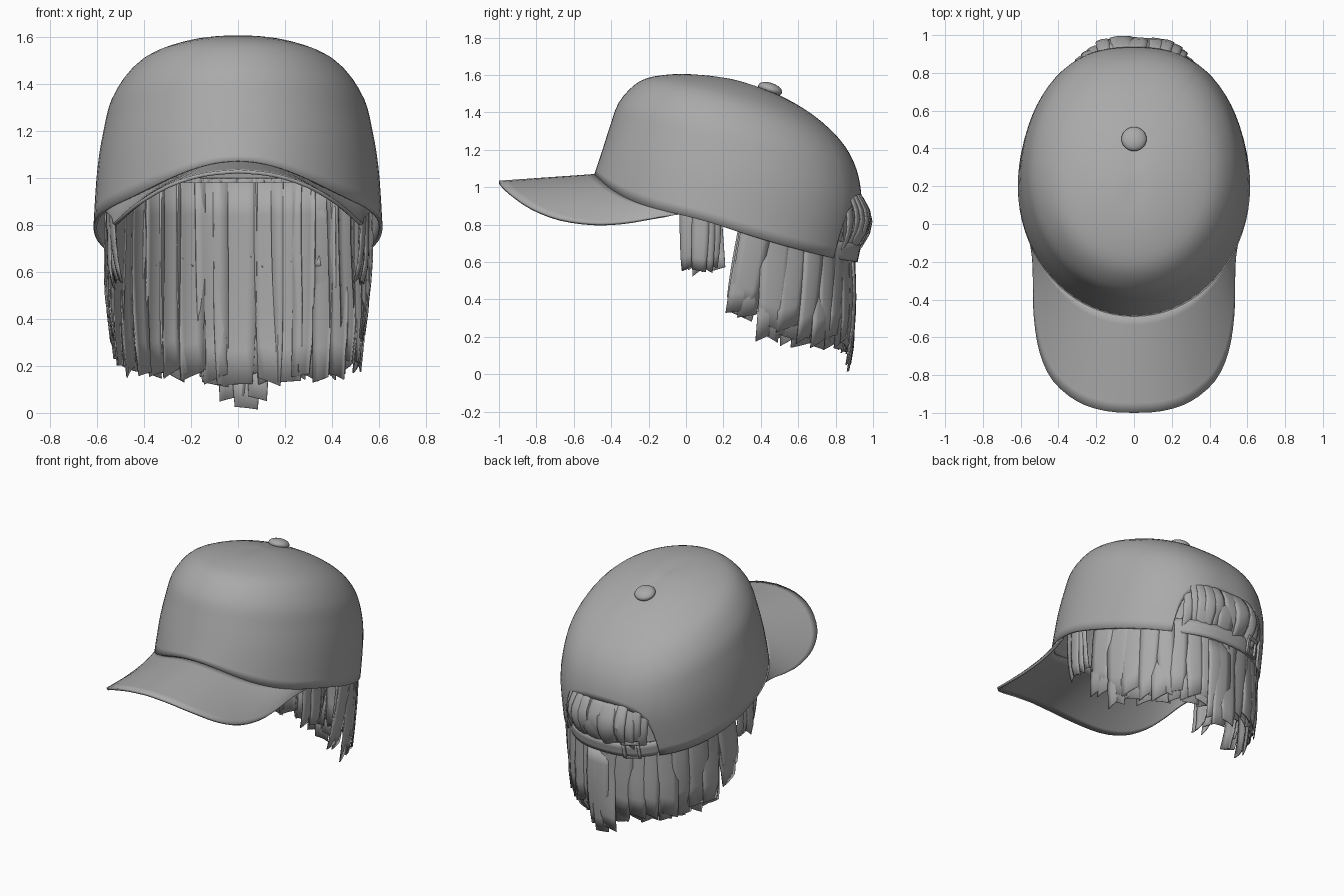
import bpy, bmesh, math, random
from math import sin, cos, pi
from mathutils import Vector

random.seed(4)
cube = bpy.data.objects.get("Cube")
if cube:
    bpy.data.objects.remove(cube)

grey = bpy.data.materials.new("plain grey")
grey.use_nodes = True
grey.diffuse_color = (0.4, 0.4, 0.4, 1)
grey.node_tree.nodes["Principled BSDF"].inputs["Base Color"].default_value = (0.4, 0.4, 0.4, 1)


def finish(name, bm, thick=0.0, angle=40):
    """Turn a bmesh into a shaded object with an optional inward shell."""
    bmesh.ops.remove_doubles(bm, verts=bm.verts, dist=0.0005)
    mesh = bpy.data.meshes.new(name)
    bm.to_mesh(mesh)
    bm.free()
    mesh.materials.append(grey)
    ob = bpy.data.objects.new(name, mesh)
    bpy.context.collection.objects.link(ob)
    if thick:
        mod = ob.modifiers.new("shell", "SOLIDIFY")
        mod.thickness = thick
        mod.offset = -1
    bpy.ops.object.select_all(action="DESELECT")
    ob.select_set(True)
    bpy.context.view_layer.objects.active = ob
    bpy.ops.object.shade_smooth_by_angle(angle=math.radians(angle))
    return ob


def add_grid(bm, func, us, vs):
    """Sheet of quads through func(u, v)."""
    rows = [[bm.verts.new(func(u, v)) for u in us] for v in vs]
    for a, b in zip(rows, rows[1:]):
        for i in range(len(us) - 1):
            bm.faces.new((b[i], b[i + 1], a[i + 1], a[i]))


def span(a, b, n):
    return [a + (b - a) * i / n for i in range(n + 1)]


def side(phi):
    """Sideways share of an angle, a little squarer towards the back."""
    s = sin(phi)
    return math.copysign(abs(s) ** 0.82, s) if cos(phi) > 0 else s


# Crown rings: front y, front z, back y, back z, side z, half width
RINGS = [(-.49, 1.07, .885, .60, .79, .615), (-.45, 1.19, .935, .85, 1.02, .600),
         (-.405, 1.33, .93, 1.02, 1.19, .574), (-.355, 1.46, .885, 1.16, 1.33, .535),
         (-.25, 1.565, .80, 1.28, 1.455, .44), (-.12, 1.60, .66, 1.40, 1.53, .29),
         (.05, 1.603, .48, 1.50, 1.57, .12), (.26, 1.573, .26, 1.573, 1.573, 0)]


def catmull(pts, t):
    i = min(max(int(t), 0), len(pts) - 2)
    f = t - i
    p = [Vector(pts[max(0, min(len(pts) - 1, i + k))]) for k in (-1, 0, 1, 2)]
    return (p[1] * 2 + (p[2] - p[0]) * f + (p[0] * 2 - p[1] * 5 + p[2] * 4 - p[3]) * f * f
            + (p[1] * 3 - p[0] - p[2] * 3 + p[3]) * f ** 3) / 2


def crown(phi, t, out=0.0):
    """Point on the cap, phi measured from the back towards +x."""
    fy, fz, by, bz, mz, w = catmull(RINGS, t)
    c = -cos(phi)
    z = mz + (fz - bz) / 2 * c + ((fz + bz) / 2 - mz) * c * c
    if c > 0:
        z -= .2 * c * c * (1 - c * c) * max(0, 1 - t)
    return Vector(((w + out) * side(phi), (fy + by) / 2 - ((by - fy) / 2 + out) * c, z))


# Cap crown, its lower edge raised to an arch above the strap
OPEN = 0.53
arch = {OPEN * sin(u): 1.62 * max(0, cos(u)) ** 0.8 for u in span(-pi / 2, pi / 2, 28)}
columns = list(arch) + span(OPEN, 2 * pi - OPEN, 60)[1:]


def crown_sheet(phi, v):
    low = arch.get(phi, 0)
    return crown(phi, low + (7 - low) * v)


bm = bmesh.new()
add_grid(bm, crown_sheet, columns, span(0, 1, 24))
finish("cap_crown", bm, 0.015)


# Adjusting strap, bowed out across the opening, and its buckle frame
def band(name, p0, p1, t0, t1, out):
    bm = bmesh.new()
    add_grid(bm, lambda p, t: crown(p, t, out + .045 * cos(p / OPEN * pi / 2)),
             span(p0, p1, 16), span(t0, t1, 3))
    finish(name, bm, .015)


band("back_strap", -OPEN - .04, OPEN + .04, .01, .43, -.014)
for k, (p0, p1, t0, t1) in enumerate([(-.35, -.32, -.03, .5), (-.21, -.18, -.03, .5),
                                      (-.35, -.18, -.03, .04), (-.35, -.18, .43, .5)]):
    band("buckle_bar_%d" % (k + 1), p0, p1, t0, t1, .006)

# Brim: outer edge from centre to side, joined to the crown's front rim
EDGE = [(0, -1, 1.035), (.15, -.99, 1.02), (.30, -.94, .972), (.43, -.83, .895),
        (.50, -.68, .835), (.53, -.50, .808), (.535, -.34, .812), (.54, -.18, .835),
        (.565, -.03, .855)]


def brim(u, v):
    a = abs(u)
    edge = catmull(EDGE, a * 8)
    rim = crown(pi - a * 1.22, 0.02, -.008)
    p = rim.lerp(edge, v)
    return Vector((math.copysign(p.x, u), p.y, p.z))


bm = bmesh.new()
add_grid(bm, brim, span(-1, 1, 48), span(0, 1, 10))
finish("brim", bm, 0.016)

# Button on top
bm = bmesh.new()
bmesh.ops.create_uvsphere(bm, u_segments=24, v_segments=12, radius=0.067)
button = finish("top_button", bm)
button.scale.z = 0.5
button.location = (0, .45, 1.525)
button.rotation_euler.x = -0.32


# Hair locks: thin bent strips with slanted tips
def lock(bm, phi, width, top, bottom, size, lean=0.0, bulge=0.0):
    rx, ry = size
    slant = random.uniform(-.03, .03)
    sway = random.uniform(-.04, .04)
    flare = random.uniform(-.008, .008)

    def point(u, s):
        p = phi + u * width * (1 - .2 * s ** 3) + lean * s + sway * s * s
        z = top + (bottom + slant * u * 2 - top) * s
        r = flare * sin(s * 5) + .005 * (1 - u * u * 4) - .025 * s ** 5 + bulge * sin(pi * s)
        return Vector(((rx + r) * side(p), .2 + (ry + r) * cos(p), z))

    add_grid(bm, point, span(-.5, .5, 4), span(1, 0, 6))


def hair_bottom(phi):
    a = abs(phi)
    return .11 + .09 * (a / 1.3) ** 1.5 + .10 * max(0, a - 1.15) / .12


# Back hair in overlapping layers, longest at the nape
bm = bmesh.new()
for layer in range(3):
    n = 16
    for i in range(n + 1):
        phi = -1.27 + 2.54 * i / n + random.uniform(-.02, .02)
        r = layer * 0.009
        lock(bm, phi, random.uniform(.19, .26), .98 - .03 * layer,
             hair_bottom(phi) + random.uniform(0, .04) + .02 * layer,
             (.555 + r, .678 + r), lean=.15 * (phi / 1.27) ** 3)
for k, z in ((.04, .0), (-.02, .04), (.10, .04)):
    lock(bm, k, .15, .6, z + .02, (.56, .70))
finish("back_hair", bm, 0.006, 25)

# Hair bulging out through the opening
bm = bmesh.new()
for i in range(13):
    phi = -.40 + .80 * i / 12
    lock(bm, phi, random.uniform(.1, .14), 1.0, .64, (.57, .705),
         bulge=.02 + .07 * cos(phi * 3) * random.uniform(.8, 1.1))
finish("opening_hair", bm, 0.006, 25)

# Sideburns in front of the ears
bm = bmesh.new()
for sign in (-1, 1):
    for i in range(5):
        phi = 1.66 + .19 * i / 4
        lock(bm, sign * phi, .14, .95, .55 + random.uniform(0, .03),
             (.545 + .009 * (i % 3), .69), lean=-.02 * sign)
finish("sideburns", bm, 0.006, 25)
